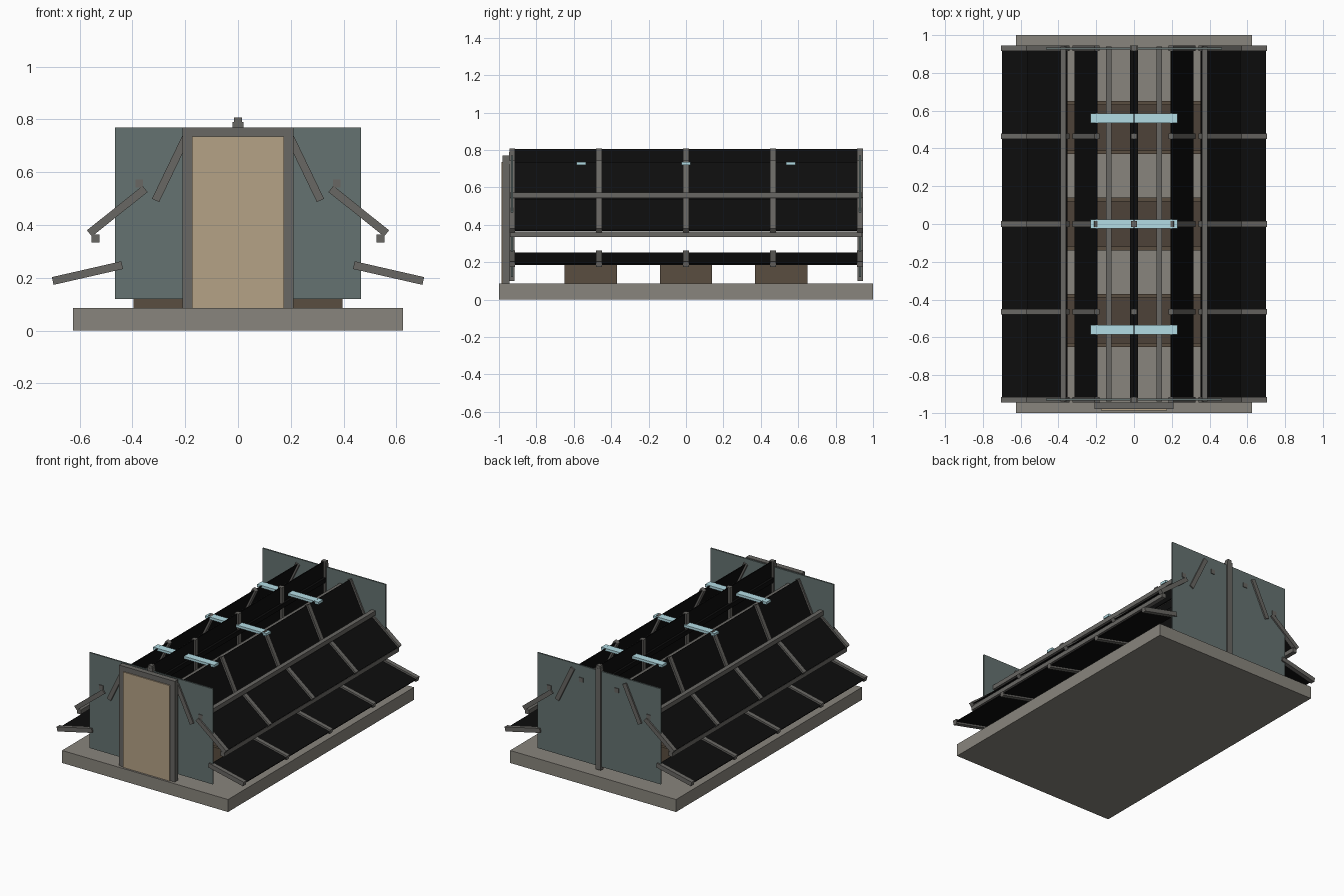
import bpy, math

if "Cube" in bpy.data.objects:
    bpy.data.objects.remove(bpy.data.objects["Cube"])

def mat(name, r, g, b):
    m = bpy.data.materials.new(name)
    m.diffuse_color = (r, g, b, 1)
    m.use_nodes = True
    m.node_tree.nodes["Principled BSDF"].inputs["Base Color"].default_value = m.diffuse_color
    return m

STONE = mat("stone", 0.25, 0.235, 0.205)
FRAME = mat("frame_metal", 0.14, 0.135, 0.125)
PANE = mat("dark_pane", 0.004, 0.004, 0.004)
WALL = mat("end_glass", 0.13, 0.17, 0.165)
WOOD = mat("door_wood", 0.46, 0.36, 0.24)
BED = mat("bed_wood", 0.10, 0.075, 0.05)
SOIL = mat("soil", 0.075, 0.055, 0.04)
VENT = mat("vent_blue", 0.45, 0.72, 0.78)

def box(name, centre, size, material, turn=0.0):
    x, y, z = (s / 2 for s in size)
    v = [(i * x, j * y, k * z) for i in (-1, 1) for j in (-1, 1) for k in (-1, 1)]
    f = [(0, 1, 3, 2), (4, 6, 7, 5), (0, 4, 5, 1), (2, 3, 7, 6), (0, 2, 6, 4), (1, 5, 7, 3)]
    me = bpy.data.meshes.new(name)
    me.from_pydata(v, [], f)
    me.materials.append(material)
    ob = bpy.data.objects.new(name, me)
    ob.location = centre
    ob.rotation_euler = (0, turn, 0)
    bpy.context.collection.objects.link(ob)
    return ob

# foundation slab
box("foundation", (0, 0, 0.0425), (1.25, 2, 0.085), STONE)

# arch of seven turned segments: panes and rafters
R, Z0, N = 0.6, 0.088, 7
step = math.pi / N
mid = R * math.cos(step / 2)
ribs = [-0.93, -0.465, 0, 0.465, 0.93]
for i in range(N):
    a = (i + 0.5) * step
    x, z = mid * math.cos(a), Z0 + mid * math.sin(a)
    box("roof_pane", (x, 0, z), (0.265, 1.86, 0.006), PANE, a)
    for y in ribs:
        box("rafter", (x, y, z), (0.27, 0.03, 0.03), FRAME, a)

# purlins at the arch joints
for i in range(1, N):
    a = i * step
    box("purlin", (R * math.cos(a), 0, Z0 + R * math.sin(a)), (0.03, 1.88, 0.03), FRAME)

# dark rail under the ridge
box("ridge_rail", (0, 0, 0.685), (0.04, 1.86, 0.03), PANE)

# end walls and their centre posts
for s in (-1, 1):
    box("end_wall", (0, s * 0.93, 0.445), (0.93, 0.01, 0.65), WALL)
    box("end_post", (0, s * 0.932, 0.445), (0.04, 0.028, 0.69), FRAME)

# door and frame
for s in (-1, 1):
    box("door_jamb", (s * 0.192, -0.962, 0.4275), (0.036, 0.036, 0.685), FRAME)
box("door_lintel", (0, -0.962, 0.752), (0.42, 0.036, 0.036), FRAME)
box("door", (0, -0.972, 0.41), (0.348, 0.03, 0.65), WOOD)

# planting beds and roof vents
for y in (-0.51, 0, 0.51):
    for s in (-1, 1):
        box("bed_side", (s * 0.385, y, 0.15), (0.02, 0.28, 0.13), BED)
        box("bed_end", (0, y + s * 0.13, 0.15), (0.75, 0.02, 0.13), BED)
    box("bed_soil", (0, y, 0.145), (0.75, 0.24, 0.12), SOIL)
for y in (-0.56, 0, 0.56):
    box("roof_vent", (0, y, 0.727), (0.46, 0.05, 0.017), VENT)
